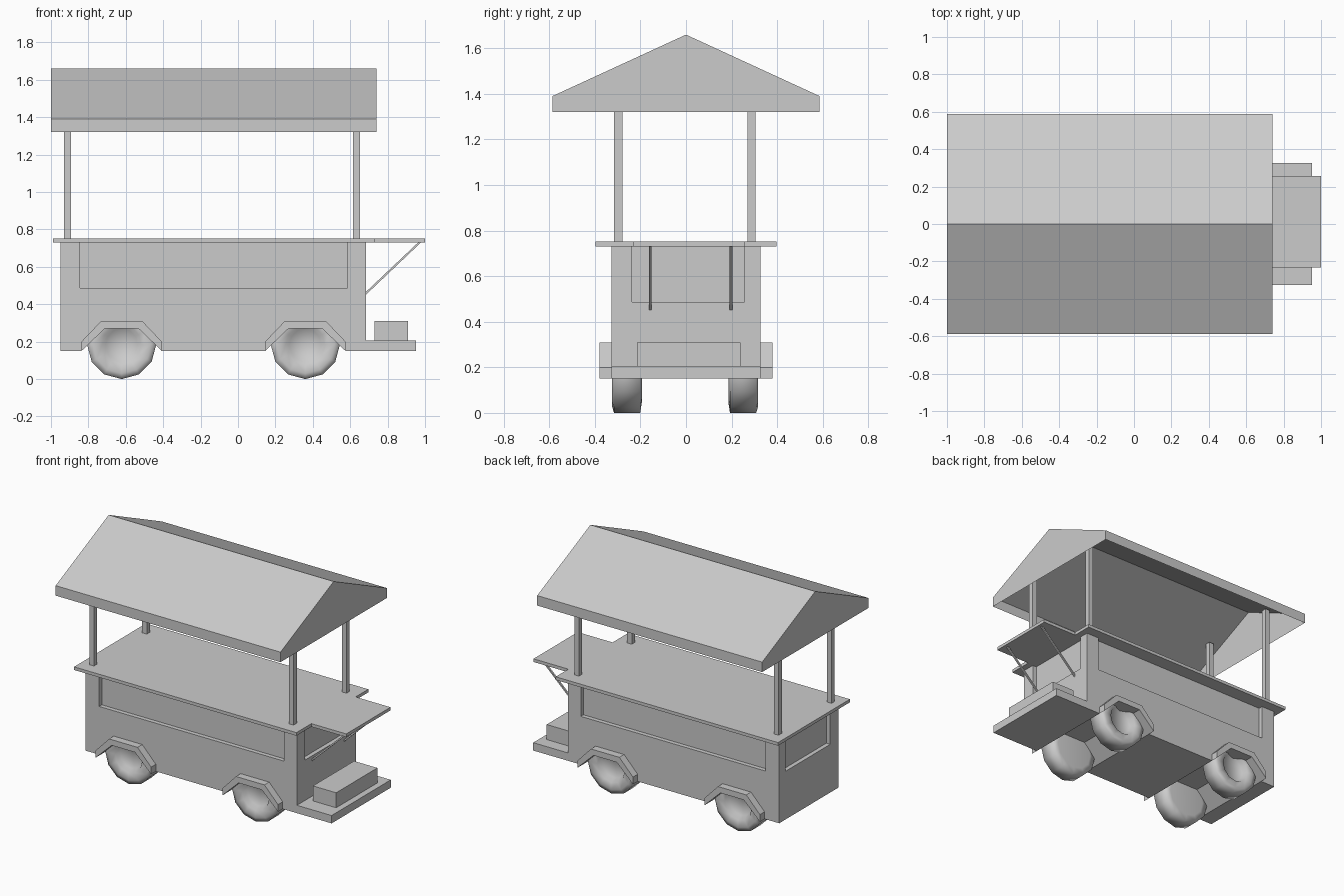
import bpy, bmesh, math
from mathutils import Vector

if "Cube" in bpy.data.objects:
    bpy.data.objects.remove(bpy.data.objects["Cube"])


def new_object(name, bm):
    bmesh.ops.recalc_face_normals(bm, faces=bm.faces[:])
    me = bpy.data.meshes.new(name)
    bm.to_mesh(me)
    bm.free()
    ob = bpy.data.objects.new(name, me)
    bpy.context.collection.objects.link(ob)
    return ob


def prism(name, pts, to3d, offset):
    """Extrude a closed 2D profile."""
    bm = bmesh.new()
    f = bm.faces.new([bm.verts.new(to3d(*p)) for p in pts])
    ext = bmesh.ops.extrude_face_region(bm, geom=[f])
    # the start face is kept by the region extrude
    moved = [v for v in ext["geom"] if isinstance(v, bmesh.types.BMVert)]
    bmesh.ops.translate(bm, verts=moved, vec=offset)
    if not f.is_valid:
        bmesh.ops.holes_fill(bm, edges=bm.edges[:])
    return new_object(name, bm)


def box(name, x0, x1, y0, y1, z0, z1):
    return prism(name, [(x0, y0), (x1, y0), (x1, y1), (x0, y1)],
                 lambda x, y: (x, y, z0), (0, 0, z1 - z0))


def side_profile(name, pts, y0, y1):
    return prism(name, pts, lambda x, z: (x, y0, z), (0, y1 - y0, 0))


AXLES = (-0.622, 0.36)

# Body: side outline with two wheel arches in the bottom edge
outline = [(-0.95, 0.73), (-0.95, 0.15)]
for c in AXLES:
    outline += [(c - 0.215, 0.15), (c - 0.09, 0.27), (c + 0.09, 0.27), (c + 0.215, 0.15)]
outline += [(0.685, 0.15), (0.685, 0.73)]
body = side_profile("body", outline, -0.327, 0.327)

# Recessed panels on all four sides
D = 0.03
cuts = [(-0.845, 0.585, -0.5, -0.327 + D), (-0.845, 0.585, 0.327 - D, 0.5),
        (0.685 - D, 0.9, -0.237, 0.257), (-1.1, -0.95 + D, -0.237, 0.257)]
for c in cuts:
    cutter = box("panel_cutter", *c, 0.487, 0.8)
    cutter.hide_render = True
    m = body.modifiers.new("recess", "BOOLEAN")
    m.operation = "DIFFERENCE"
    m.solver = "EXACT"
    m.object = cutter
    bpy.context.view_layer.objects.active = body
    bpy.ops.object.modifier_apply(modifier=m.name)
    bpy.data.objects.remove(cutter)

# Countertop with the serving shelf at the right end
prism("countertop", [(-0.99, -0.397), (0.73, -0.397), (0.73, -0.232), (1.0, -0.232),
                     (1.0, 0.257), (0.73, 0.257), (0.73, 0.397), (-0.99, 0.397)],
      lambda x, y: (x, y, 0.73), (0, 0, 0.022))

# Shelf struts
for i, y in enumerate((-0.157, 0.198)):
    side_profile(f"shelf_strut_{i}", [(0.68, 0.447), (0.68, 0.462), (0.965, 0.732), (0.98, 0.732)],
                 y - 0.006, y + 0.006)

# Rear step and box
box("step_platform", 0.68, 0.953, -0.327, 0.327, 0.15, 0.205)
box("step_box", 0.73, 0.91, -0.215, 0.24, 0.2, 0.31)

# Roof: thin gabled shell, open underneath
bm = bmesh.new()
gable = [(-0.587, 1.32), (-0.587, 1.39), (0, 1.66), (0.587, 1.39), (0.587, 1.32)]
ends = [[bm.verts.new((x, y, z)) for y, z in gable] for x in (-1.0, 0.74)]
for e in ends:
    bm.faces.new(e)
for i in range(4):
    bm.faces.new((ends[0][i], ends[0][i + 1], ends[1][i + 1], ends[1][i]))
new_object("roof", bm)

# Posts
for x in (-0.912, 0.633):
    for y in (-0.297, 0.287):
        box("roof_post", x - 0.018, x + 0.018, y - 0.018, y + 0.018, 0.75, 1.515)


def wheel(name, cx, s):
    """Lathe a tyre profile (radius, outward distance) with 12 sides."""
    prof = [(0, 0.19), (0.14, 0.19), (0.185, 0.197), (0.185, 0.312), (0.155, 0.321),
            (0.105, 0.318), (0.085, 0.285), (0, 0.295)]
    bm = bmesh.new()
    vs = [bm.verts.new((r, d * s - 0.004, 0)) for r, d in prof]
    es = [bm.edges.new(p) for p in zip(vs, vs[1:])]
    bmesh.ops.spin(bm, geom=vs + es, axis=(0, 1, 0), cent=(0, 0, 0),
                   angle=math.tau, steps=12)
    bmesh.ops.remove_doubles(bm, verts=bm.verts[:], dist=1e-4)
    bmesh.ops.translate(bm, verts=bm.verts[:], vec=Vector((cx, 0, 0.185)))
    for f in bm.faces:
        f.smooth = True
    return new_object(name, bm)


# Wheels and angular fenders
for c in AXLES:
    for s in (-1, 1):
        wheel("wheel", c, s)
        arch = [(-0.215, 0.15), (-0.215, 0.2), (-0.11, 0.31), (0.11, 0.31), (0.215, 0.2),
                (0.215, 0.15), (0.09, 0.27), (-0.09, 0.27)]
        side_profile("fender", [(c + x, z) for x, z in arch], s * 0.32, s * 0.379)
